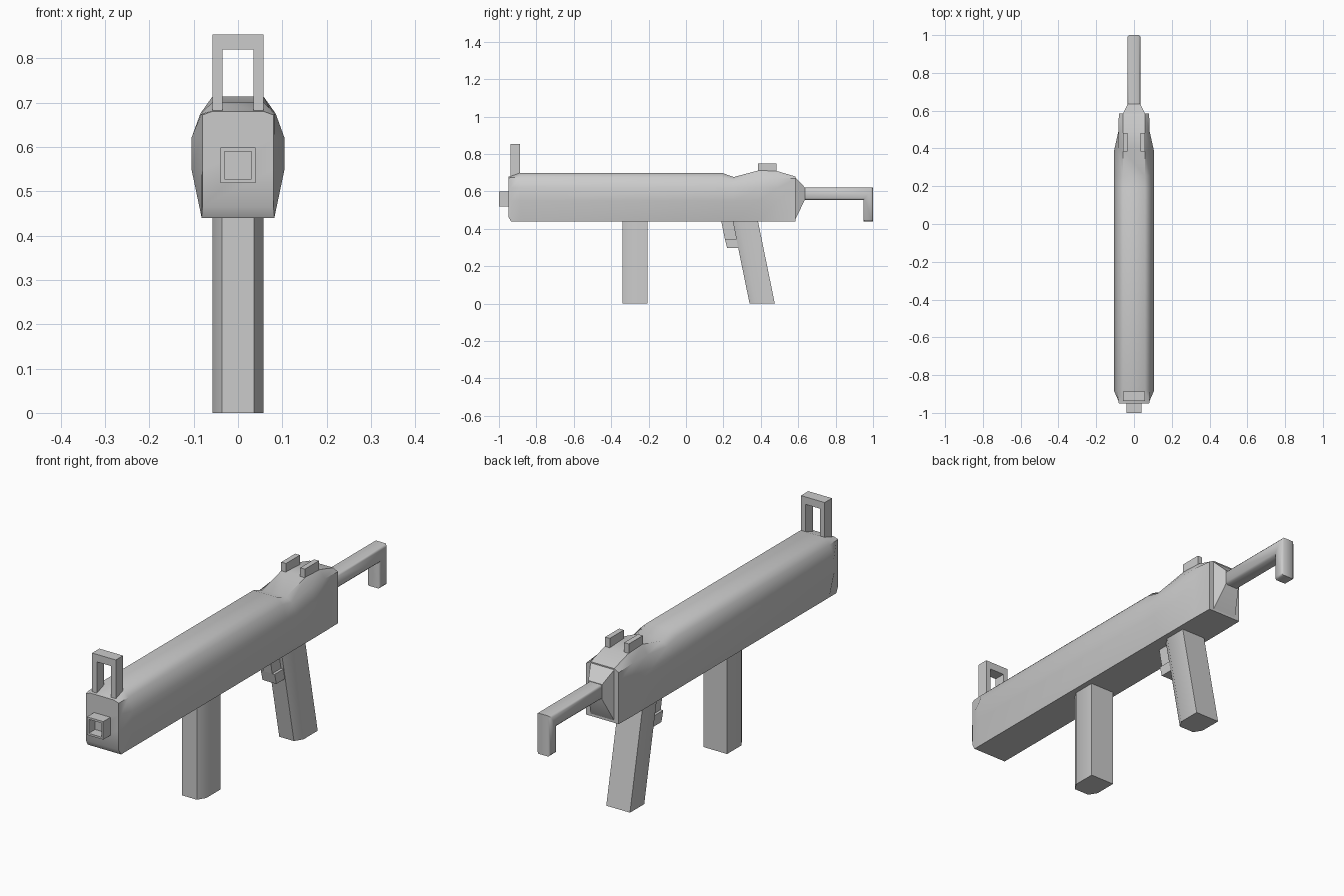
import bpy, bmesh, math

if "Cube" in bpy.data.objects:
    bpy.data.objects.remove(bpy.data.objects["Cube"])

def finish(name, bm, angle=40):
    bmesh.ops.remove_doubles(bm, verts=bm.verts, dist=1e-5)
    bmesh.ops.recalc_face_normals(bm, faces=bm.faces)
    me = bpy.data.meshes.new(name)
    bm.to_mesh(me)
    bm.free()
    ob = bpy.data.objects.new(name, me)
    bpy.context.collection.objects.link(ob)
    bpy.ops.object.select_all(action='DESELECT')
    ob.select_set(True)
    bpy.context.view_layer.objects.active = ob
    bpy.ops.object.shade_smooth_by_angle(angle=math.radians(angle))
    return ob

def loft(name, rings, angle=40):
    """Skin a list of equal-length closed rings and cap both ends."""
    bm = bmesh.new()
    vr = [[bm.verts.new(p) for p in r] for r in rings]
    n = len(rings[0])
    for a, b in zip(vr, vr[1:]):
        for i in range(n):
            j = (i + 1) % n
            bm.faces.new((a[i], a[j], b[j], b[i]))
    bm.faces.new(vr[0])
    bm.faces.new(vr[-1])
    return finish(name, bm, angle)

def box(name, x0, x1, y0, y1, z0, z1):
    return loft(name, [[(x0, y0, z), (x1, y0, z), (x1, y1, z), (x0, y1, z)]
                       for z in (z0, z1)], 20)

def body_ring(y, bottom, waist, shoulder_z, top):
    half = [(0.082 if waist > 0.082 else waist, bottom), (waist, 0.55), (waist, 0.62),
            (min(waist, 0.085), shoulder_z), (0.058, top)]
    return [(x, y, z) for x, z in half] + [(-x, y, z) for x, z in reversed(half)]

# receiver body, with a dip and hump in front of the rear end
loft("receiver_body", [body_ring(*s) for s in (
    (-0.95, 0.465, 0.08, 0.672, 0.68),
    (-0.935, 0.44, 0.083, 0.674, 0.682),
    (-0.885, 0.44, 0.105, 0.675, 0.70),
    (0.19, 0.44, 0.105, 0.675, 0.70),
    (0.255, 0.44, 0.105, 0.66, 0.677),
    (0.39, 0.44, 0.105, 0.675, 0.713),
    (0.49, 0.44, 0.083, 0.675, 0.708),
    (0.585, 0.44, 0.08, 0.668, 0.68))])

# tapered rear collar
def rect_y(y, hw, z0, z1):
    return [(-hw, y, z0), (hw, y, z0), (hw, y, z1), (-hw, y, z1)]
loft("rear_collar", [rect_y(0.58, 0.06, 0.44, 0.68), rect_y(0.635, 0.034, 0.555, 0.622)])

# stock bar with down-turned hook, side profile extruded across x
bm = bmesh.new()
prof = [(0.62, 0.555), (0.948, 0.555), (0.948, 0.44), (1.0, 0.44), (1.0, 0.62), (0.62, 0.62)]
f = bm.faces.new([bm.verts.new((-0.034, y, z)) for y, z in prof])
ext = bmesh.ops.extrude_face_region(bm, geom=[f])
bmesh.ops.translate(bm, vec=(0.068, 0, 0),
                    verts=[v for v in ext['geom'] if isinstance(v, bmesh.types.BMVert)])
bmesh.ops.recalc_face_normals(bm, faces=bm.faces)
long_edges = [e for e in bm.edges if abs(e.verts[0].co.x - e.verts[1].co.x) < 1e-4]
bmesh.ops.bevel(bm, geom=long_edges, offset=0.009, segments=1, affect='EDGES')
finish("stock_hook", bm, 50)

# grips: chamfered front corners, optionally raked
def grip(name, y0, y1, rake, top):
    def ring(z):
        s = rake * z / 0.44
        half = [(0.036, y0), (0.058, y0 + 0.035), (0.058, y1)]
        return [(x, y + s, z) for x, y in half] + [(-x, y + s, z) for x, y in reversed(half)]
    loft(name, [ring(0.0), ring(top)], 40)

grip("front_grip", -0.34, -0.205, 0.0, 0.46)
grip("rear_grip", 0.34, 0.475, -0.09, 0.46)

# trigger guard: slanted blade and lower foot
def side_slab(name, hw, pts):
    loft(name, [[(x, y, z) for y, z in pts] for x in (-hw, hw)], 20)
side_slab("trigger_blade", 0.022, [(0.187, 0.45), (0.208, 0.345), (0.29, 0.345), (0.27, 0.45)])
side_slab("trigger_foot", 0.034, [(0.208, 0.345), (0.22, 0.298), (0.30, 0.298), (0.29, 0.345)])

# hollow square muzzle
def square(y, h):
    return rect_y(y, h, 0.559 - h, 0.559 + h)
loft("muzzle", [square(-0.94, 0.04), square(-1.0, 0.04),
                square(-1.0, 0.031), square(-0.955, 0.031)], 20)

# front sight frame and rear sight blades
for side, s in (("left", -1), ("right", 1)):
    a, b = sorted((s * 0.035, s * 0.058))
    box("front_sight_post_" + side, a, b, -0.938, -0.887, 0.66, 0.853)
    box("rear_sight_blade_" + side, a, b, 0.385, 0.483, 0.69, 0.75)
box("front_sight_bar", -0.058, 0.058, -0.938, -0.887, 0.82, 0.853)
